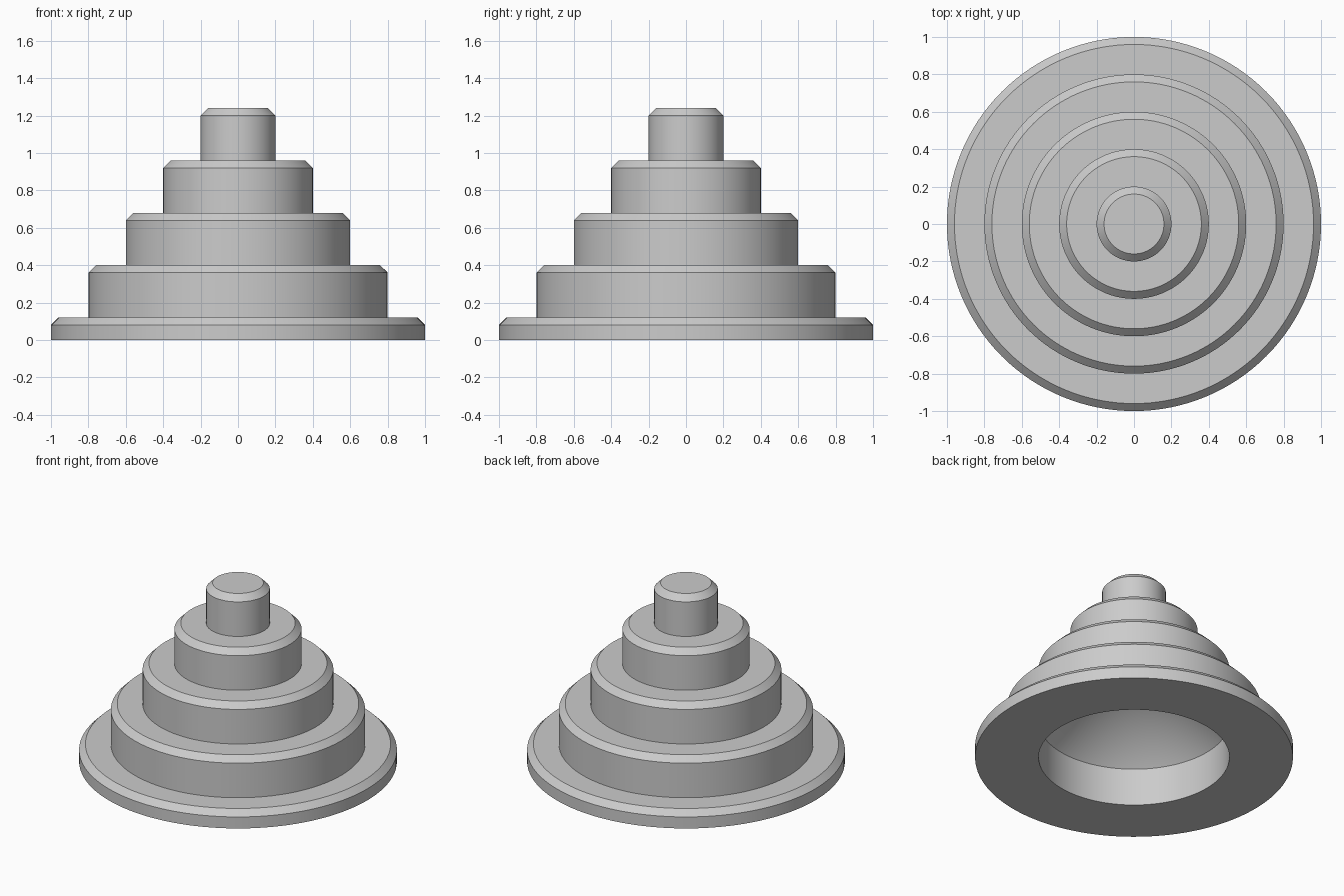
import bpy
import bmesh
import math
from mathutils import Vector

cube = bpy.data.objects.get("Cube")
if cube:
    bpy.data.objects.remove(cube, do_unlink=True)

SEGMENTS = 128
CHAMFER = 0.04
BASE_TOP = 0.12
STEP_RISE = 0.28
STEP_RADII = (1.0, 0.8, 0.6, 0.4, 0.2)
BORE_RADIUS = 0.6
BORE_DEPTH = 0.26

# Plain grey material
grey = bpy.data.materials.new("light_grey")
grey.use_nodes = True
colour = (0.6, 0.6, 0.6, 1.0)
grey.diffuse_color = colour
grey.node_tree.nodes["Principled BSDF"].inputs["Base Color"].default_value = colour


def lathe(name, profile, material):
    """Revolve an (r, z) profile about the z axis into a smooth object."""
    bm = bmesh.new()
    verts = [bm.verts.new((r, 0, z)) for r, z in profile]
    edges = [bm.edges.new(pair) for pair in zip(verts, verts[1:])]
    bmesh.ops.spin(bm, geom=verts + edges, cent=Vector(), axis=Vector((0, 0, 1)),
                   angle=math.tau, steps=SEGMENTS, use_merge=False)
    bmesh.ops.remove_doubles(bm, verts=bm.verts, dist=0.0001)
    bmesh.ops.recalc_face_normals(bm, faces=bm.faces)
    mesh = bpy.data.meshes.new(name)
    bm.to_mesh(mesh)
    bm.free()
    mesh.materials.append(material)
    obj = bpy.data.objects.new(name, mesh)
    bpy.context.collection.objects.link(obj)
    bpy.ops.object.select_all(action="DESELECT")
    obj.select_set(True)
    bpy.context.view_layer.objects.active = obj
    bpy.ops.object.shade_smooth_by_angle(angle=math.radians(30))
    return obj


# Hollow underside: straight bore closed by a 45 degree cone
profile = [(0, BORE_DEPTH + BORE_RADIUS), (BORE_RADIUS, BORE_DEPTH), (BORE_RADIUS, 0)]

# Five stacked steps, each with a chamfered top rim
floor = 0
for i, radius in enumerate(STEP_RADII):
    top = BASE_TOP + i * STEP_RISE
    profile += [(radius, floor), (radius, top - CHAMFER), (radius - CHAMFER, top)]
    floor = top
profile.append((0, floor))

lathe("stepped_cone_body", profile, grey)
